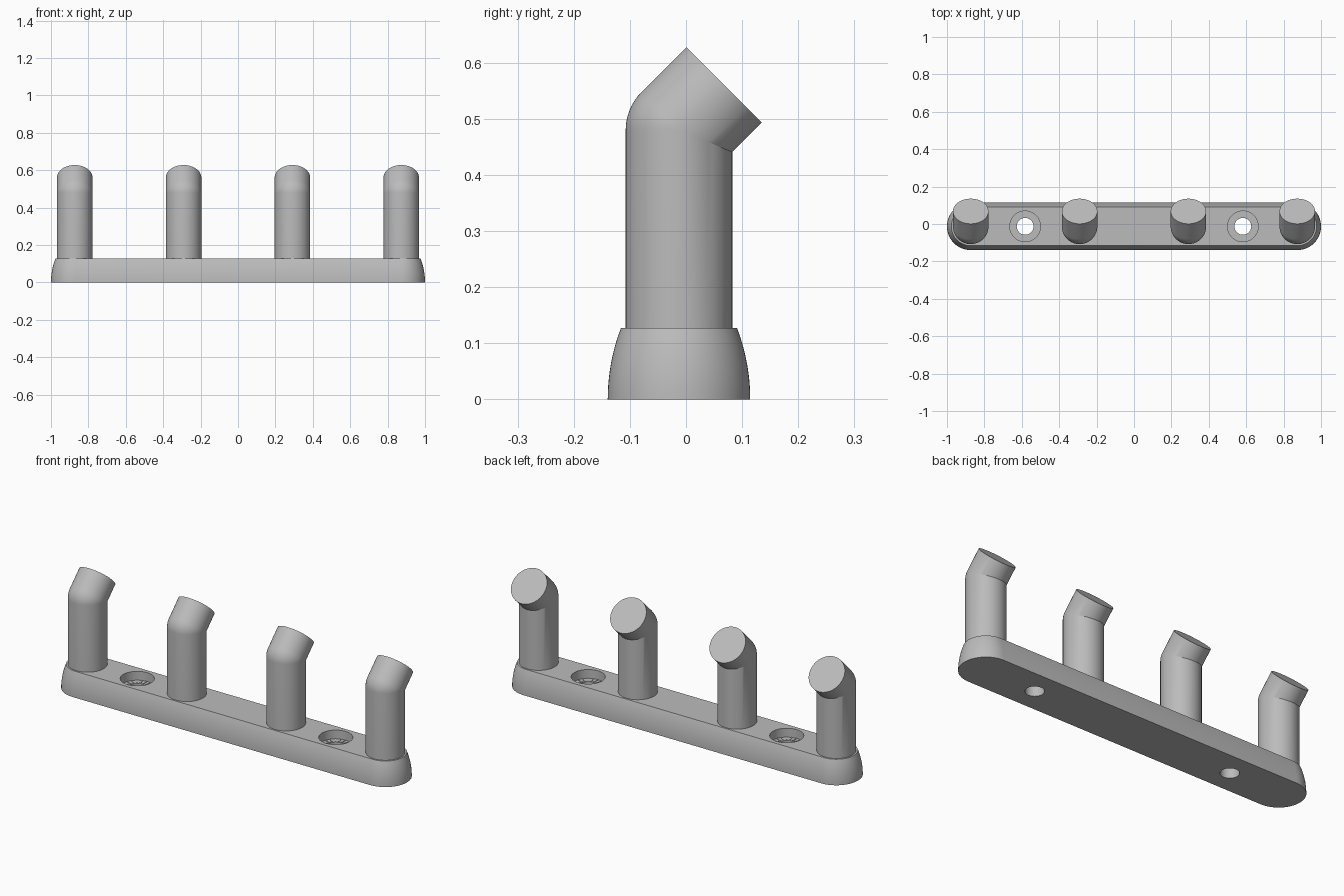
import bpy, bmesh, math
from mathutils import Matrix, Vector

old = bpy.data.objects.get("Cube")
if old:
    bpy.data.objects.remove(old, do_unlink=True)

grey = bpy.data.materials.new("light grey")
grey.use_nodes = True
grey.diffuse_color = (0.5, 0.5, 0.5, 1)
grey.node_tree.nodes["Principled BSDF"].inputs["Base Color"].default_value = (0.5, 0.5, 0.5, 1)

MID_Y = -0.0125       # centre line of base and pegs
SPACING = 0.291       # half the peg spacing
BASE_TOP = 0.127
PEG_R = 0.095


def make_object(name, bm, smooth=True):
    bmesh.ops.remove_doubles(bm, verts=bm.verts, dist=1e-5)
    bmesh.ops.recalc_face_normals(bm, faces=bm.faces)
    mesh = bpy.data.meshes.new(name)
    bm.to_mesh(mesh)
    bm.free()
    mesh.materials.append(grey)
    obj = bpy.data.objects.new(name, mesh)
    bpy.context.collection.objects.link(obj)
    if smooth:
        shade(obj)
    return obj


def shade(obj):
    bpy.ops.object.select_all(action='DESELECT')
    obj.select_set(True)
    bpy.context.view_layer.objects.active = obj
    bpy.ops.object.shade_smooth_by_angle(angle=math.radians(25))


def loft(rings):
    """Skin closed rings of points and cap both ends."""
    bm = bmesh.new()
    rows = [[bm.verts.new(p) for p in ring] for ring in rings]
    n = len(rows[0])
    for a, b in zip(rows, rows[1:]):
        for i in range(n):
            j = (i + 1) % n
            bm.faces.new((a[i], a[j], b[j], b[i]))
    bm.faces.new(rows[0][::-1])
    bm.faces.new(rows[-1])
    return bm


# Base bar: rounded ends, sides bowing inward toward the top
def stadium(radius, z, steps=32):
    points = []
    for side, start in ((1, -math.pi / 2), (-1, math.pi / 2)):
        for i in range(steps + 1):
            a = start + math.pi * i / steps
            points.append((side * 3 * SPACING + radius * math.cos(a),
                           MID_Y + radius * math.sin(a), z))
    return points


BOW = 0.355
rings = []
for i in range(11):
    z = BASE_TOP * i / 10
    rings.append(stadium(0.127 - BOW + math.sqrt(BOW ** 2 - z ** 2), z))
base = make_object("base_bar", loft(rings), smooth=False)


# Screw holes: through hole with a wide recess above it
def cylinder(name, x, radius, z0, z1):
    bm = bmesh.new()
    bmesh.ops.create_cone(bm, cap_ends=True, segments=48, radius1=radius,
                          radius2=radius, depth=z1 - z0,
                          matrix=Matrix.Translation((x, MID_Y, (z0 + z1) / 2)))
    return make_object(name, bm, smooth=False)


FLOOR = 0.08
for x in (-2 * SPACING, 2 * SPACING):
    for label, r, z0 in (("hole", 0.045, -0.1), ("recess", 0.082, FLOOR)):
        cutter = cylinder("screw_" + label + "_cutter", x, r, z0, 0.3)
        mod = base.modifiers.new("cut", 'BOOLEAN')
        mod.operation = 'DIFFERENCE'
        mod.solver = 'EXACT'
        mod.object = cutter
        bpy.context.view_layer.objects.active = base
        bpy.ops.object.modifier_apply(modifier=mod.name)
        bpy.data.objects.remove(cutter, do_unlink=True)
shade(base)

# Small radial ribs on each recess floor
for x, side in ((-2 * SPACING, "right"), (2 * SPACING, "left")):
    bm = bmesh.new()
    for k in range(20):
        place = (Matrix.Translation((x, MID_Y, FLOOR)) @ Matrix.Rotation(math.tau * k / 20, 4, 'Z')
                 @ Matrix.Translation((0.063, 0, 0)) @ Matrix.Diagonal((0.03, 0.006, 0.006, 1)))
        bmesh.ops.create_cube(bm, size=1, matrix=place)
    make_object("recess_ribs_" + side, bm, smooth=False)


# Pegs: upright post, round outer elbow, mitred inner elbow, slanted tip
SEGMENTS, BENDS = 64, 8
TILT = math.radians(45)
JOINT_Z, TIP_LENGTH = 0.48, 0.114


def peg(name, x):
    joint = Vector((x, MID_Y, JOINT_Z))
    circle = [Vector((PEG_R * math.cos(math.tau * i / SEGMENTS),
                      PEG_R * math.sin(math.tau * i / SEGMENTS), 0))
              for i in range(SEGMENTS)]
    rings = [[Vector((x + p.x, MID_Y + p.y, BASE_TOP - 0.002)) for p in circle]]
    for b in range(BENDS + 1):
        turn = Matrix.Rotation(-TILT * b / BENDS, 3, 'X')
        ring = []
        for p in circle:
            if p.y > 0:
                ring.append(joint + Vector((p.x, p.y, -p.y * math.tan(TILT / 2))))
            else:
                ring.append(joint + turn @ p)
        rings.append(ring)
    turn = Matrix.Rotation(-TILT, 3, 'X')
    rings.append([joint + turn @ (p + Vector((0, 0, TIP_LENGTH))) for p in circle])

    # Merge the repeated inner points while skinning
    bm = bmesh.new()
    rows = []
    for ring in rings:
        row = []
        for i, p in enumerate(ring):
            same = rows and (rows[-1][i].co - p).length < 1e-5
            row.append(rows[-1][i] if same else bm.verts.new(p))
        rows.append(row)
    for a, b in zip(rows, rows[1:]):
        for i in range(SEGMENTS):
            j = (i + 1) % SEGMENTS
            corners = list(dict.fromkeys((a[i], a[j], b[j], b[i])))
            if len(corners) > 2:
                bm.faces.new(corners)
    bm.faces.new(rows[0][::-1])
    bm.faces.new(rows[-1])
    return make_object(name, bm)


for i, k in enumerate((-3, -1, 1, 3)):
    peg("peg_%d" % (i + 1), k * SPACING)
